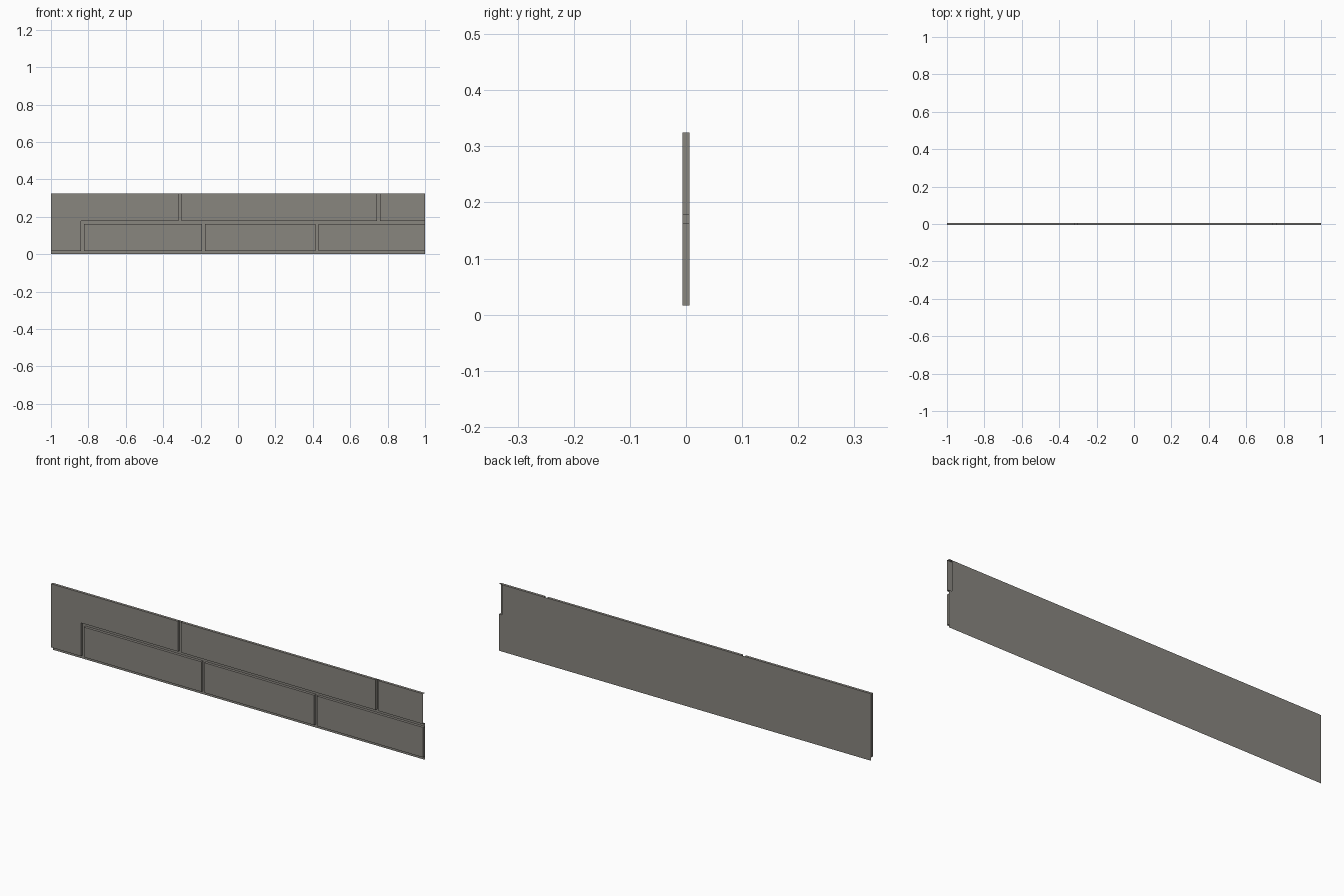
import bpy
import bmesh

if "Cube" in bpy.data.objects:
    bpy.data.objects.remove(bpy.data.objects["Cube"])

FRONT, BACK = -0.0065, 0.0065     # thin slab depth
BOTTOM, LOW_TOP, UP_BOTTOM, TOP = 0.016, 0.162, 0.178, 0.325

stone = bpy.data.materials.new("warm_grey_stone")
stone.diffuse_color = (0.25, 0.238, 0.213, 1)
stone.use_nodes = True
stone.node_tree.nodes["Principled BSDF"].inputs["Base Color"].default_value = stone.diffuse_color


def finish(name, bm):
    mesh = bpy.data.meshes.new(name)
    bm.to_mesh(mesh)
    bm.free()
    mesh.materials.append(stone)
    obj = bpy.data.objects.new(name, mesh)
    bpy.context.collection.objects.link(obj)
    return obj


def block(name, outline, open_sides=()):
    """Front face plus side walls; outline is (x, z), counter-clockwise from the front."""
    bm = bmesh.new()
    front = [bm.verts.new((x, FRONT, z)) for x, z in outline]
    back = [bm.verts.new((x, BACK, z)) for x, z in outline]
    bm.faces.new(front)
    n = len(outline)
    for i in range(n):
        if i not in open_sides:
            j = (i + 1) % n
            bm.faces.new((front[j], front[i], back[i], back[j]))
    return finish(name, bm)


def rect(x0, x1, z0, z1):
    return [(x0, z0), (x1, z0), (x1, z1), (x0, z1)]


# L-shaped corner stone at the left end
block("corner_stone", [(-1, BOTTOM), (-0.84, BOTTOM), (-0.84, UP_BOTTOM),
                       (-0.318, UP_BOTTOM), (-0.318, TOP), (-1, TOP)])

# lower course
for i, (x0, x1) in enumerate([(-0.823, -0.192), (-0.176, 0.414), (0.43, 1)]):
    block(f"lower_stone_{i + 1}", rect(x0, x1, BOTTOM, LOW_TOP))

# upper course; the last stone is open at its right end
block("upper_stone_1", rect(-0.302, 0.744, UP_BOTTOM, TOP))
block("upper_stone_2", rect(0.76, 1, UP_BOTTOM, TOP), open_sides=(1,))

# mortar backing sheet, notched behind the upper right end
bm = bmesh.new()
sheet = [(-1, 0), (-1, TOP), (0.984, TOP), (0.984, UP_BOTTOM), (1, UP_BOTTOM), (1, 0)]
bm.faces.new([bm.verts.new((x, BACK, z)) for x, z in sheet])
bm.normal_update()
for f in bm.faces:
    if f.normal.y < 0:
        f.normal_flip()
finish("mortar_backing", bm)
